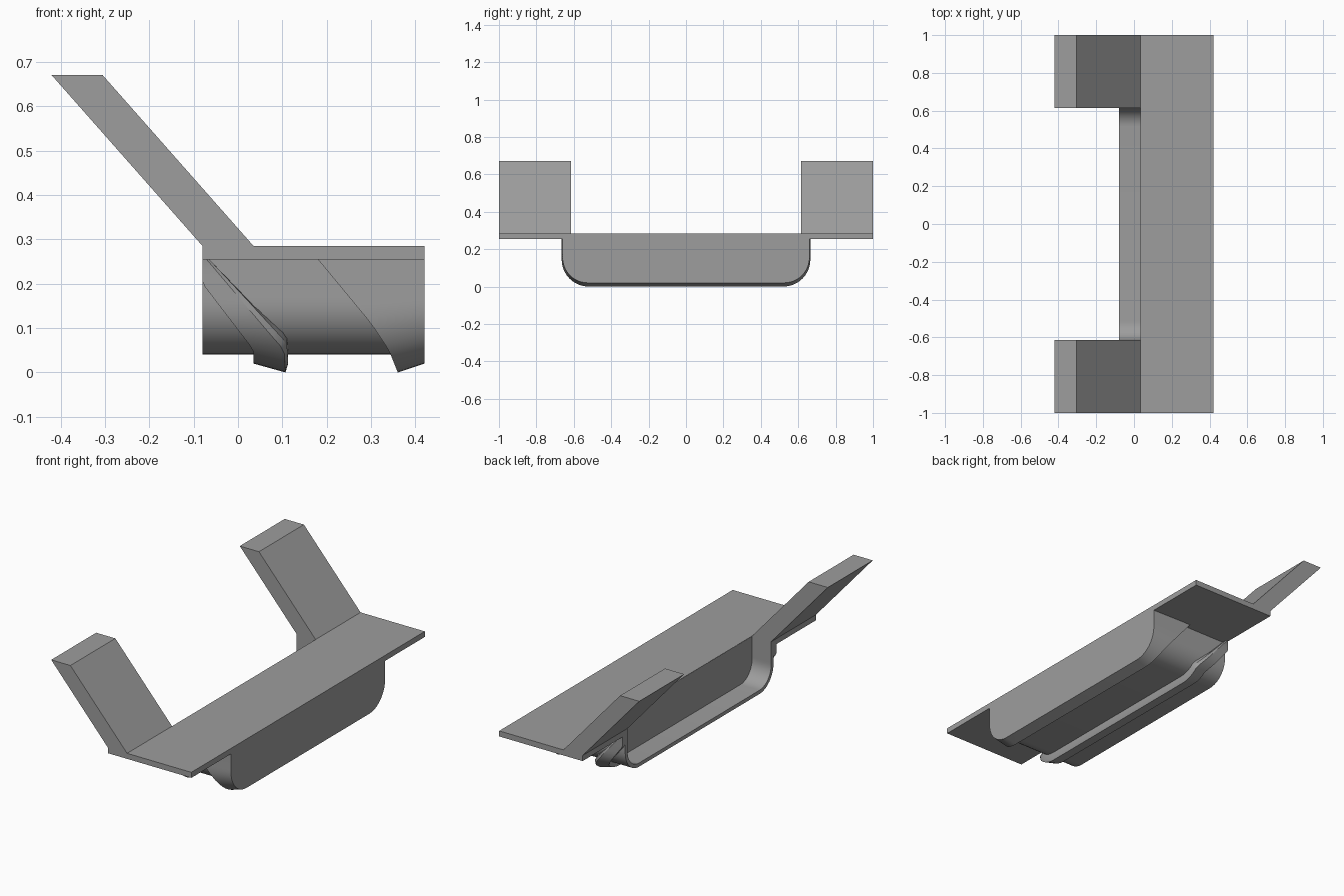
import bpy, bmesh, math

cube = bpy.data.objects.get("Cube")
if cube:
    bpy.data.objects.remove(cube, do_unlink=True)

mat = bpy.data.materials.new("plain_grey")
mat.use_nodes = True
GREY = (0.34, 0.34, 0.34, 1)
mat.diffuse_color = GREY
mat.node_tree.nodes["Principled BSDF"].inputs["Base Color"].default_value = GREY

TOP = 0.255      # underside of the plate
BACK, LIP, FRONT = -0.08, 0.035, 0.42


def finish(name, bm, smooth=False):
    bmesh.ops.recalc_face_normals(bm, faces=bm.faces)
    mesh = bpy.data.meshes.new(name)
    bm.to_mesh(mesh)
    bm.free()
    mesh.materials.append(mat)
    obj = bpy.data.objects.new(name, mesh)
    bpy.context.collection.objects.link(obj)
    if smooth:
        bpy.ops.object.select_all(action='DESELECT')
        obj.select_set(True)
        bpy.context.view_layer.objects.active = obj
        bpy.ops.object.shade_smooth_by_angle(angle=math.radians(30))
    return obj


def loft(name, rings, smooth=False):
    """Skin equal-length closed rings and cap both ends."""
    bm = bmesh.new()
    loops = [[bm.verts.new(p) for p in ring] for ring in rings]
    n = len(loops[0])
    for a, b in zip(loops, loops[1:]):
        for i in range(n):
            j = (i + 1) % n
            bm.faces.new((a[i], a[j], b[j], b[i]))
    bm.faces.new(loops[0])
    bm.faces.new(loops[-1][::-1])
    return finish(name, bm, smooth)


def u_path(half, bottom, radius, top=TOP, arc=10, side=8):
    """Rounded U in (y, z), from one rim down and up to the other."""
    cz = bottom + radius
    right = [(half, top + (cz - top) * i / side) for i in range(side)]
    for i in range(arc + 1):
        a = math.pi / 2 * i / arc
        right.append((half - radius + radius * math.cos(a), cz - radius * math.sin(a)))
    return right + [(-y, z) for y, z in reversed(right)]


def x_at(z, table):
    """Piecewise linear x for a height; table runs from high z to low z."""
    for (z1, x1), (z0, x0) in zip(table, table[1:]):
        if z >= z0:
            t = min(1, (z1 - z) / (z1 - z0))
            return x1 + (x0 - x1) * t
    return table[-1][1]


inner = u_path(0.615, 0.06, 0.10)
outer = u_path(0.635, 0.04, 0.12)
low = u_path(0.66, 0.02, 0.135)
peak = u_path(0.665, 0.0, 0.145)

# Top plate
loft("top_plate", [[(x, y, z) for x, z in
     ((LIP, TOP), (FRONT, TOP), (FRONT, 0.285), (LIP, 0.285))] for y in (-1, 1)])

# Slanted arms with their feet
arm = ((BACK, TOP), (LIP, TOP), (LIP, 0.285), (-0.305, 0.67), (-0.42, 0.67), (BACK, 0.285))
for side, sign in (("left", 1), ("right", -1)):
    loft(side + "_arm", [[(x, sign * y, z) for x, z in arm] for y in (0.615, 1)])

# Thin-walled trough
loft("trough_shell", [[(BACK, *i), (BACK, *o), (0.41, *o), (0.41, *i)]
     for i, o in zip(inner, outer)], True)

# Solid core closing the trough, and the front wall
core = u_path(0.615, 0.06, 0.10, top=0.284)
loft("trough_core", [[(x, *p) for p in core] for x in (LIP - 0.0005, 0.41)])
loft("front_wall", [[(x, *p) for p in low] for x in (0.405, FRONT)])

# Front rib: slanted rear edge, tapering to the front wall
front_edge = ((TOP, 0.18), (0.11, 0.30), (0.05, 0.34), (0, 0.36))
rings = []
for i, l, p in zip(inner, low, peak):
    x = x_at(p[1], front_edge)
    rings.append([(x, *i), (x, *p), (FRONT, *l), (0.408, *i)])
loft("front_rib", rings, True)

# Rear rib: slanted band rising towards its front edge
rear_edge = ((TOP, BACK), (0.20, BACK), (0.05, LIP), (0.02, LIP))
lead_edge = ((TOP, -0.065), (0.09, 0.075), (0.05, 0.11), (0, 0.113))
rings = []
for i, l, p in zip(inner, low, peak):
    x0, x1 = x_at(l[1], rear_edge), x_at(p[1], lead_edge)
    rings.append([(x0 + 0.001, *i), (x0, *l), (x1 - 0.006, *p), (x1, *l), (x1, *i)])
loft("rear_rib", rings, True)
